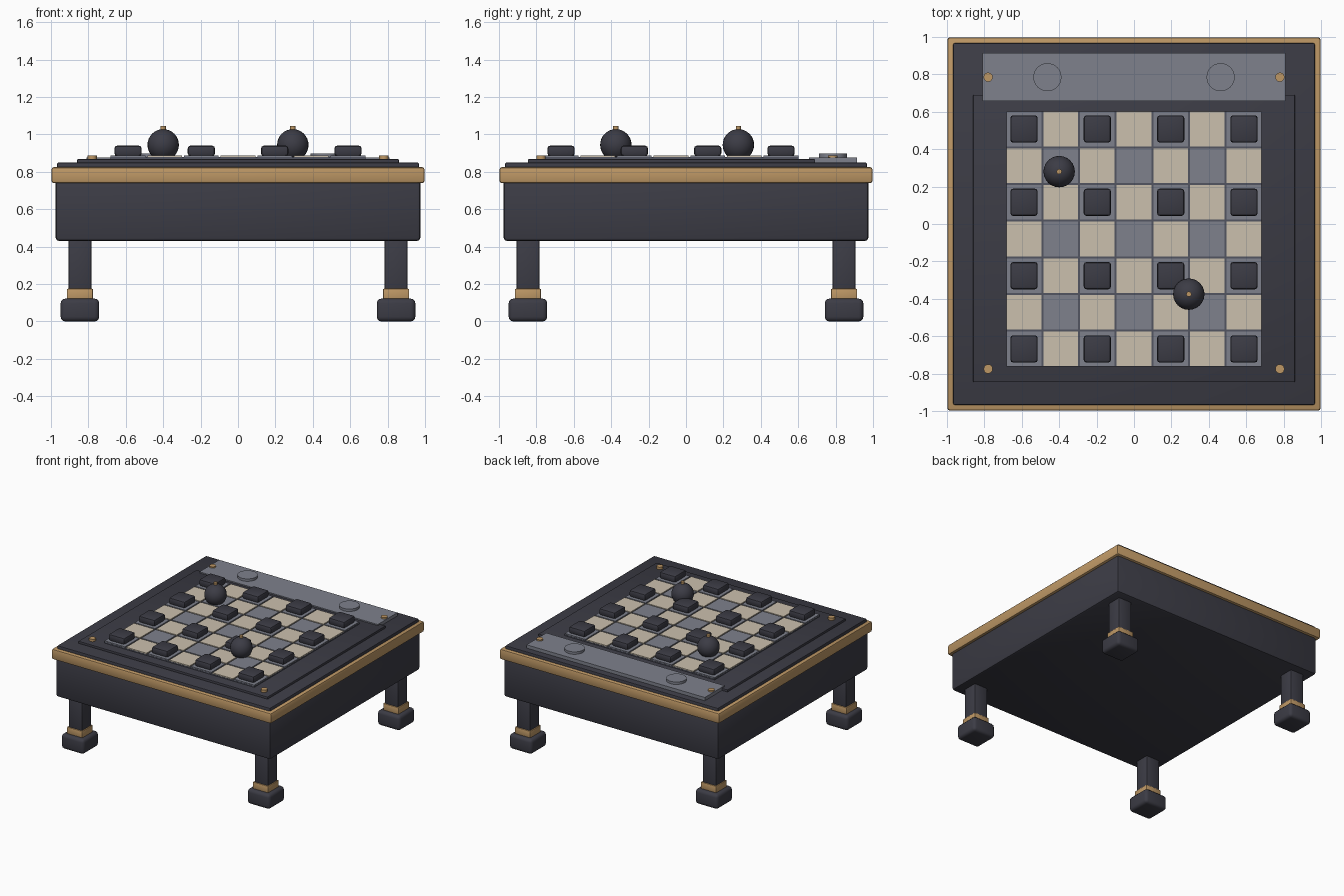
import bpy, bmesh, math

if "Cube" in bpy.data.objects:
    bpy.data.objects.remove(bpy.data.objects["Cube"])


def material(name, rgb):
    m = bpy.data.materials.new(name)
    m.diffuse_color = (*rgb, 1)
    m.use_nodes = True
    m.node_tree.nodes["Principled BSDF"].inputs["Base Color"].default_value = m.diffuse_color
    return m


DARK = material("charcoal", (0.045, 0.045, 0.060))
GOLD = material("brass", (0.51, 0.31, 0.13))
BEIGE = material("cream", (0.60, 0.53, 0.42))
GREY = material("slate_grey", (0.21, 0.22, 0.265))
SEAM = material("dark_grey", (0.085, 0.09, 0.12))


def finish(bm, name, mat, smooth=True):
    me = bpy.data.meshes.new(name)
    bm.to_mesh(me)
    bm.free()
    ob = bpy.data.objects.new(name, me)
    bpy.context.collection.objects.link(ob)
    me.materials.append(mat)
    if smooth:
        bpy.ops.object.select_all(action='DESELECT')
        ob.select_set(True)
        bpy.context.view_layer.objects.active = ob
        bpy.ops.object.shade_smooth_by_angle(angle=math.radians(35))
    return ob


def box(name, mat, x, y, z, bevel=0.0, segments=2):
    """Bevelled box from (min, max) ranges on each axis."""
    bm = bmesh.new()
    bmesh.ops.create_cube(bm, size=1)
    for v in bm.verts:
        for i, (lo, hi) in enumerate((x, y, z)):
            v.co[i] = hi if v.co[i] > 0 else lo
    if bevel:
        bmesh.ops.bevel(bm, geom=bm.edges[:], offset=bevel, segments=segments,
                        profile=0.5, affect='EDGES')
    return finish(bm, name, mat, bool(bevel))


def block(name, mat, cx, cy, half, z, bevel=0.0, segments=2):
    return box(name, mat, (cx - half, cx + half), (cy - half, cy + half), z, bevel, segments)


def disc(name, mat, cx, cy, radius, z0, z1, sides=24):
    bm = bmesh.new()
    bmesh.ops.create_cone(bm, cap_ends=True, segments=sides, radius1=radius,
                          radius2=radius, depth=z1 - z0)
    bmesh.ops.translate(bm, verts=bm.verts, vec=(cx, cy, (z0 + z1) / 2))
    return finish(bm, name, mat)


# Table body, brass rim and stacked top
block("body", DARK, 0, 0, 0.975, (0.43, 0.76), 0.018)
block("rim", GOLD, 0, 0, 0.997, (0.74, 0.825), 0.012)
block("top_slab", DARK, 0, 0, 0.967, (0.78, 0.85), 0.008)
box("top_plate", DARK, (-0.86, 0.86), (-0.845, 0.69), (0.84, 0.868), 0.005)

# Legs with brass collars and rounded feet
for sx in (-1, 1):
    for sy in (-1, 1):
        x, y = 0.845 * sx, 0.845 * sy
        block("leg", DARK, x, y, 0.062, (0.10, 0.45), 0.012)
        block("collar", GOLD, x, y, 0.07, (0.11, 0.175), 0.006)
        block("foot", DARK, x, y, 0.103, (0.0, 0.122), 0.025, 3)

# Checkered board: seam panel, tiles, and a block on every other grey tile
PITCH, BOARD_Y = 0.196, -0.08
box("board_panel", SEAM, (-0.682, 0.682), (BOARD_Y - 0.682, BOARD_Y + 0.682), (0.86, 0.878))
for i in range(7):
    for j in range(7):
        x, y = (i - 3) * PITCH, BOARD_Y + (j - 3) * PITCH
        grey = (i + j) % 2 == 0
        block("grey_tile" if grey else "cream_tile", GREY if grey else BEIGE,
              x, y, 0.0925, (0.87, 0.886))
        if i % 2 == 0 and j % 2 == 0:
            block("piece", DARK, x, y, 0.073, (0.884, 0.94), 0.015)

# Back tray with two round pads
box("tray", GREY, (-0.81, 0.81), (0.657, 0.913), (0.845, 0.877))
for sx in (-1, 1):
    disc("tray_pad", GREY, 0.463 * sx, 0.785, 0.075, 0.87, 0.897, 32)
    # Corner studs
    for y in (0.785, -0.775):
        disc("stud", GOLD, 0.78 * sx, y, 0.025, 0.86, 0.888, 12)

# Two balls with brass tips
for x, y in ((-0.40, 0.28), (0.293, -0.375)):
    bm = bmesh.new()
    bmesh.ops.create_uvsphere(bm, u_segments=24, v_segments=16, radius=0.084)
    bmesh.ops.translate(bm, verts=bm.verts, vec=(x, y, 0.944))
    finish(bm, "ball", DARK)
    disc("ball_tip", GOLD, x, y, 0.014, 1.01, 1.046, 12)
